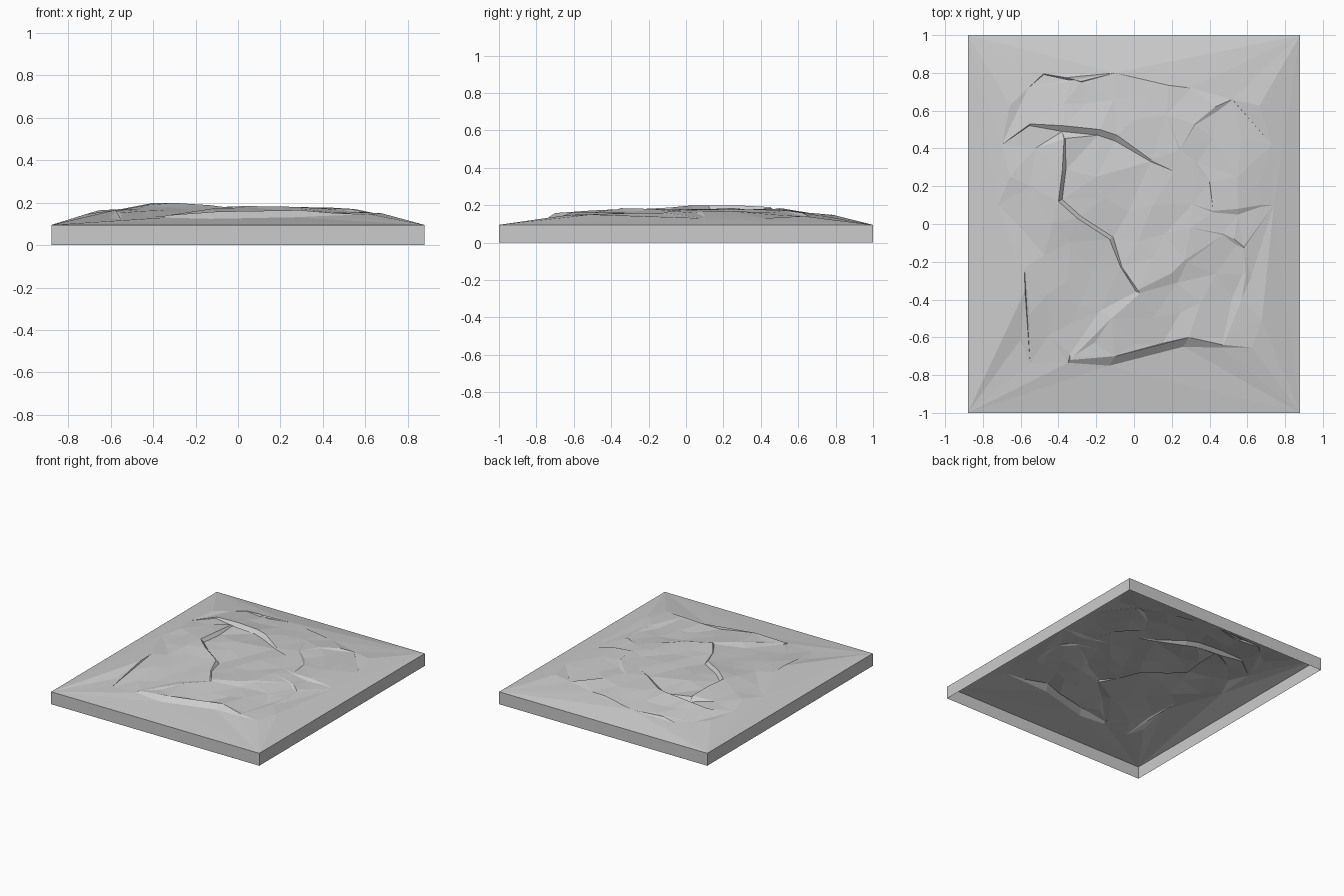
import bpy
import bmesh
import random
from mathutils import Vector
from mathutils.geometry import delaunay_2d_cdt

HALF_X, HALF_Y, RIM = 0.88, 1.0, 0.095
random.seed(4)

old_cube = bpy.data.objects.get("Cube")
if old_cube:
    bpy.data.objects.remove(old_cube, do_unlink=True)

# One plain grey for the whole slab
grey = bpy.data.materials.new("stone grey")
grey.use_nodes = True
colour = (0.6, 0.6, 0.6, 1)
grey.diffuse_color = colour
for node in grey.node_tree.nodes:
    if node.type == 'BSDF_PRINCIPLED':
        node.inputs["Base Color"].default_value = colour
        node.inputs["Roughness"].default_value = 0.9

points, edges = [], []


def add_point(x, y, z):
    points.append(Vector((x, y, z)))
    return len(points) - 1


def add_line(line, closed=False):
    """Add a connected break line to the terrain."""
    ids = [add_point(*p) for p in line]
    edges.extend(zip(ids, ids[1:]))
    if closed:
        edges.append((ids[-1], ids[0]))


def add_cliff(crest, shift, drop):
    """Add a crest and its foot, pulled sideways and down; the ends taper."""
    add_line(crest)
    foot = []
    for i, (x, y, z) in enumerate(crest):
        scale = 0.3 if i in (0, len(crest) - 1) else 1
        foot.append((x + shift[0] * scale, y + shift[1] * scale, z - drop * scale))
    add_line(foot)


# Flat rectangular rim
add_line([(sx * HALF_X, sy * HALF_Y, RIM)
          for sx, sy in ((-1, -1), (1, -1), (1, 1), (-1, 1))], closed=True)

# Shoulder of the mound, going round the west, north and east
add_line([(-.55, -.74, .12), (-.58, -.23, .165), (-.72, .1, .145), (-.7, .42, .145),
          (-.56, .72, .14), (-.1, .8, .145), (.3, .72, .145), (.52, .66, .14),
          (.73, .42, .13), (.74, .1, .13), (.62, -.28, .145)])

# Curved northern scarp, facing the hollow
add_cliff([(-.55, .53, .17), (-.37, .52, .182), (-.18, .5, .184),
           (-.09, .47, .18), (.09, .34, .178)], (-.01, -.03), .022)

# Western scarp that bends down into the valley
add_cliff([(-.37, .45, .19), (-.38, .28, .199), (-.4, .12, .199),
           (-.3, .03, .199), (-.13, -.08, .188), (-.07, -.23, .18)], (.02, .01), .024)

# Southern front, steep towards the near edge
add_cliff([(-.34, -.72, .14), (-.1, -.7, .158), (.29, -.6, .165),
           (.47, -.64, .15)], (-.03, -.05), .034)

# Bright flank rising from the valley to the south lobe
add_cliff([(-.32, -.7, .142), (-.12, -.5, .172), (.03, -.37, .178)], (-.06, .04), .018)

# Valley side east of the centre
add_cliff([(.02, -.35, .184), (.2, -.26, .182), (.27, -.19, .18)], (.03, -.05), .018)

# Ridge on the south-east corner
add_cliff([(.49, -.6, .15), (.57, -.4, .155), (.59, -.27, .155)], (-.05, .01), .014)

# Short eastern and northern ledges
add_cliff([(.47, -.05, .172), (.53, -.08, .17), (.58, -.12, .16)], (.01, -.03), .012)
add_cliff([(.42, .07, .178), (.55, .08, .17), (.67, .1, .145)], (.0, -.03), .012)
add_cliff([(.24, .39, .178), (.32, .31, .178), (.4, .22, .176)], (.015, .015), .012)
add_cliff([(.32, .53, .172), (.43, .62, .16), (.52, .66, .142)], (.015, -.02), .012)
add_cliff([(-.48, .795, .135), (-.36, .775, .15), (-.28, .755, .15)], (.01, -.012), .01)

# Spot heights inside the hollow and on the lobe
for spot in ((-.2, .25, .185), (.1, .1, .18), (.3, -.02, .18), (.1, -.18, .178),
             (-.35, -.3, .165), (.35, -.42, .16), (.1, -.5, .16), (-.55, .2, .17)):
    add_point(*spot)

known = list(points)


def blended_height(x, y):
    """Height at a place, weighted towards the nearest known points."""
    total = weight_sum = 0
    for p in known:
        weight = 1 / (((p.x - x) ** 2 + (p.y - y) ** 2) ** 2 + 1e-6)
        total += weight * p.z
        weight_sum += weight
    return total / weight_sum


# Scattered facets over the mound
for _ in range(400):
    x, y = random.uniform(-.66, .68), random.uniform(-.68, .74)
    if all((p.x - x) ** 2 + (p.y - y) ** 2 > .11 ** 2 for p in points):
        add_point(x, y, blended_height(x, y) + random.uniform(-.006, .004))

# Triangulate the break lines into one faceted surface
flat = [p.to_2d() for p in points]
verts, _, faces, origins, _, _ = delaunay_2d_cdt(flat, edges, [], 0, 1e-5)
surface = []
for v, source in zip(verts, origins):
    z = points[source[0]].z if source else blended_height(v.x, v.y)
    surface.append((v.x, v.y, z))


def make_object(name, mesh):
    mesh.materials.append(grey)
    obj = bpy.data.objects.new(name, mesh)
    bpy.context.collection.objects.link(obj)
    return obj


terrain = bpy.data.meshes.new("terrain_surface")
terrain.from_pydata(surface, [], faces)
terrain.update()
make_object("terrain_surface", terrain)

# Side walls: a box with no lid and no floor
bm = bmesh.new()
bmesh.ops.create_cube(bm, size=1)
for v in bm.verts:
    v.co = (v.co.x * 2 * HALF_X, v.co.y * 2 * HALF_Y, (v.co.z + 0.5) * RIM)
bm.normal_update()
caps = [f for f in bm.faces if abs(f.normal.z) > 0.5]
bmesh.ops.delete(bm, geom=caps, context='FACES')
wall = bpy.data.meshes.new("side_walls")
bm.to_mesh(wall)
bm.free()
make_object("side_walls", wall)
